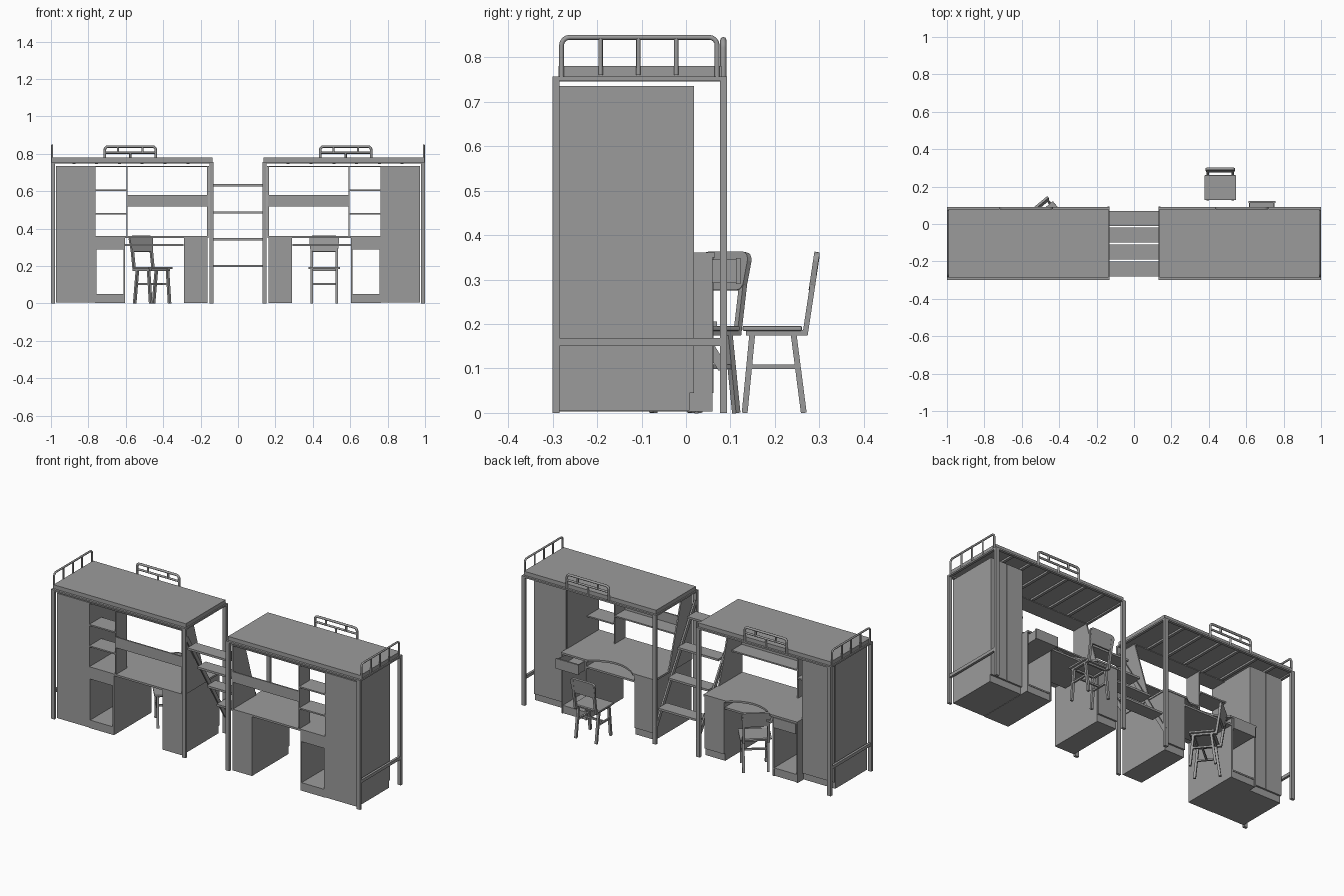
import bpy, bmesh, math
from mathutils import Vector, Matrix

if "Cube" in bpy.data.objects:
    bpy.data.objects.remove(bpy.data.objects["Cube"])

# dark grey finish shared by every part
GREY = bpy.data.materials.new("dark_grey")
GREY.diffuse_color = (0.33, 0.33, 0.33, 1)
GREY.use_nodes = True
GREY.node_tree.nodes["Principled BSDF"].inputs["Base Color"].default_value = GREY.diffuse_color


def finish(name, bm, M=None):
    bmesh.ops.recalc_face_normals(bm, faces=bm.faces)
    me = bpy.data.meshes.new(name)
    bm.to_mesh(me)
    bm.free()
    me.materials.append(GREY)
    ob = bpy.data.objects.new(name, me)
    bpy.context.collection.objects.link(ob)
    if M is not None:
        ob.matrix_world = M
    return ob


def box(name, x0, x1, y0, y1, z0, z1, M=None, bevel=0):
    bm = bmesh.new()
    T = Matrix.Translation(((x0 + x1) / 2, (y0 + y1) / 2, (z0 + z1) / 2))
    S = Matrix.Diagonal((abs(x1 - x0), abs(y1 - y0), abs(z1 - z0), 1))
    bmesh.ops.create_cube(bm, size=1, matrix=T @ S)
    if bevel:
        bmesh.ops.bevel(bm, geom=bm.edges[:], offset=bevel, segments=2, affect='EDGES', profile=0.5)
    return finish(name, bm, M)


def prism(name, pts, push, M=None):
    """Extrude a planar outline of 3D points along push."""
    bm = bmesh.new()
    f = bm.faces.new([bm.verts.new(p) for p in pts])
    r = bmesh.ops.extrude_face_region(bm, geom=[f])
    bmesh.ops.translate(bm, vec=push, verts=[v for v in r['geom'] if isinstance(v, bmesh.types.BMVert)])
    if not any(len(g.verts) == len(pts) and g is not f and f.is_valid for g in bm.faces if g is not f):
        bm.faces.new([bm.verts.new(p) for p in pts])
    return finish(name, bm, M)


def bar(name, a, b, w, d, M=None):
    """Square bar from a to b (w along x, d along the other side)."""
    a, b = Vector(a), Vector(b)
    ax = (b - a).normalized()
    side = Vector((1, 0, 0)) if abs(ax.x) < 0.9 else Vector((0, 1, 0))
    up = ax.cross(side).normalized()
    pts = [a + side * w / 2 * i + up * d / 2 * j for i, j in ((-1, -1), (1, -1), (1, 1), (-1, 1))]
    return prism(name, pts, b - a, M)


def tube(name, pts, r):
    cu = bpy.data.curves.new(name, 'CURVE')
    cu.dimensions = '3D'
    cu.bevel_depth, cu.bevel_resolution, cu.use_fill_caps = r, 2, True
    cu.materials.append(GREY)
    sp = cu.splines.new('POLY')
    sp.points.add(len(pts) - 1)
    for p, c in zip(sp.points, pts):
        p.co = (*c, 1)
    ob = bpy.data.objects.new(name, cu)
    bpy.context.collection.objects.link(ob)


def arch(a, b, z0, z1, r=0.018):
    """Upside-down U with rounded corners, as (t, z) points."""
    pts = [(a, z0)]
    for cx, start in ((a + r, 180), (b - r, 90)):
        for k in range(5):
            t = math.radians(start - 22.5 * k)
            pts.append((cx + r * math.cos(t), z1 - r + r * math.sin(t)))
    return pts + [(b, z0)]


YB, YF = -0.285, 0.065      # wall side and open side of the desk


def unit(s):
    def b(name, x0, x1, *r, **k):
        return box(name, s * x0, s * x1, *r, **k)

    # bed frame with a slightly inset deck on top
    for x0, x1 in ((0.13, 0.153), (0.978, 1.0)):
        for y0, y1 in ((-0.30, -0.285), (0.076, 0.092)):
            b("bed_post", x0, x1, y0, y1, 0, 0.755)
    for y0, y1 in ((-0.30, -0.282), (0.076, 0.092)):
        b("bed_side_rail", 0.13, 1.0, y0, y1, 0.748, 0.757)
    for x0, x1 in ((0.13, 0.145), (0.985, 1.0)):
        b("bed_end_rail", x0, x1, -0.29, 0.08, 0.748, 0.757)
    b("bed_deck", 0.137, 0.993, -0.287, 0.08, 0.756, 0.78)
    for i in range(6):
        x = 0.26 + 0.122 * i
        b("bed_slat", x, x + 0.016, -0.285, 0.08, 0.746, 0.757)
    b("low_end_rail", 0.983, 0.997, -0.29, 0.08, 0.15, 0.168)

    # head rail and side guard
    tube("head_rail", [(s * 0.994, y, z) for y, z in arch(-0.28, 0.07, 0.755, 0.845)], 0.0055)
    for y in (-0.192, -0.107, -0.022):
        tube("head_rail_bar", [(s * 0.994, y, 0.76), (s * 0.994, y, 0.845)], 0.005)
    tube("guard_rail", [(s * x, 0.084, z) for x, z in arch(0.44, 0.712, 0.755, 0.839)], 0.007)
    tube("guard_mid_bar", [(s * 0.44, 0.084, 0.806), (s * 0.712, 0.084, 0.806)], 0.006)
    for x, z0, z1 in ((0.51, 0.806, 0.839), (0.642, 0.806, 0.839), (0.576, 0.755, 0.806)):
        tube("guard_upright", [(s * x, 0.084, z0), (s * x, 0.084, z1)], 0.006)

    # wardrobe
    b("wardrobe", 0.762, 0.972, YB, 0.008, 0.005, 0.735)
    for x0, x1 in ((0.763, 0.866), (0.868, 0.971)):
        b("wardrobe_door", x0, x1, 0.008, 0.018, 0.045, 0.735)

    # open shelves above the desk
    for z in (0.605, 0.48):
        b("small_shelf", 0.595, 0.765, YB, -0.175, z - 0.004, z + 0.004)
    b("shelf_top", 0.155, 0.765, YB, -0.185, 0.73, 0.736)
    b("shelf_divider", 0.59, 0.597, YB, -0.185, 0.36, 0.735)
    b("long_shelf", 0.16, 0.592, YB, -0.185, 0.518, 0.526)
    b("long_shelf_back", 0.16, 0.592, YB, YB + 0.008, 0.52, 0.58)
    prism("shelf_end_panel", [(s * 0.158, y, z) for y, z in
          ((YB, 0.36), (-0.07, 0.36), (-0.185, 0.735), (YB, 0.735))], (s * 0.008, 0, 0))

    # desk top with a curved knee recess, keyboard tray beneath it
    arc = [(0.30 + 0.29 * k / 12, YF - 0.06 * math.sin(math.pi * k / 12) ** 0.8) for k in range(13)]
    outline = [(0.158, YB), (0.158, YF)] + arc + [(0.765, YF), (0.765, YB)]
    prism("desk_top", [(s * x, y, 0.35) for x, y in outline], (0, 0, 0.011))
    b("keyboard_tray", 0.292, 0.604, -0.2, 0.058, 0.308, 0.319)

    # pedestal
    b("pedestal", 0.163, 0.29, YB, 0.052, 0.003, 0.352)
    b("pedestal_door", 0.164, 0.289, 0.052, 0.062, 0.045, 0.35)

    # open cabinet beside the wardrobe, with drawer
    b("cabinet_side", 0.603, 0.611, YB, 0.06, 0.003, 0.352)
    b("cabinet_inner_side", 0.757, 0.765, YB, 0.06, 0.003, 0.352)
    b("cabinet_floor", 0.608, 0.76, YB, 0.058, 0.042, 0.05)
    for y in (YB, 0.045):
        b("cabinet_plinth", 0.608, 0.76, y, y + 0.01, 0.003, 0.045)
    b("cabinet_base", 0.608, 0.76, YB, 0.05, 0.003, 0.008)
    b("drawer_back_panel", 0.608, 0.76, YB, YB + 0.008, 0.29, 0.352)
    o = 0.055 if s > 0 else 0.0
    b("drawer_floor", 0.615, 0.752, -0.2 + o, 0.06 + o, 0.292, 0.298)
    for x in (0.615, 0.746):
        b("drawer_side", x, x + 0.006, -0.2 + o, 0.06 + o, 0.292, 0.345)
    b("drawer_end", 0.615, 0.752, -0.2 + o, -0.194 + o, 0.292, 0.345)
    b("drawer_front", 0.611, 0.757, 0.058 + o, 0.068 + o, 0.29, 0.349)


def chair(M):
    # local frame: seat centre at origin, back rest towards +y
    box("chair_seat", -0.085, 0.085, -0.068, 0.066, 0.184, 0.196, M, bevel=0.004)
    for x in (-0.066, 0.066):
        bar("chair_front_leg", (x, -0.063, 0), (x, -0.045, 0.186), 0.014, 0.013, M)
        bar("chair_rear_leg", (x, 0.07, 0), (x, 0.046, 0.186), 0.014, 0.013, M)
        bar("chair_side_rail", (x, -0.06, 0.18), (x, 0.078, 0.18), 0.014, 0.012, M)
        bar("chair_back_post", (x, 0.073, 0.176), (x, 0.1, 0.355), 0.014, 0.012, M)
        bar("chair_side_stretcher", (x, -0.052, 0.104), (x, 0.057, 0.104), 0.01, 0.01, M)
    bar("chair_cross_stretcher", (-0.066, 0.0, 0.104), (0.066, 0.0, 0.104), 0.01, 0.01, M)
    for y in (-0.045, 0.05):
        bar("chair_seat_rail", (-0.066, y, 0.18), (0.066, y, 0.18), 0.01, 0.012, M)
    # rounded back rest leaning with the posts
    pts = []
    for cx, cz, st in ((0.06, 0.343, 0), (-0.06, 0.343, 90), (-0.055, 0.297, 180), (0.055, 0.297, 270)):
        for k in range(5):
            t = math.radians(st + 22.5 * k)
            x, z = cx + 0.02 * math.cos(t), cz + 0.02 * math.sin(t)
            pts.append((x, 0.081 + (z - 0.277) * 0.151, z))
    prism("chair_back_rest", pts, (0, 0.012, -0.002), M)


for s in (-1, 1):
    unit(s)

# shared steps between the two beds
for k, z in enumerate((0.2, 0.343, 0.487, 0.632)):
    y = 0.07 - 0.09 * k
    box("step", -0.132, 0.132, y - 0.08, y, z - 0.006, z + 0.006)
for x in (-0.136, 0.136):
    bar("step_stringer", (x, 0.083, 0.1), (x, -0.285, 0.7), 0.01, 0.022)

chair(Matrix.Translation((0.461, 0.195, 0)))
chair(Matrix.Translation((-0.457, 0.017, 0)) @ Matrix.Rotation(math.radians(40), 4, 'Z'))
